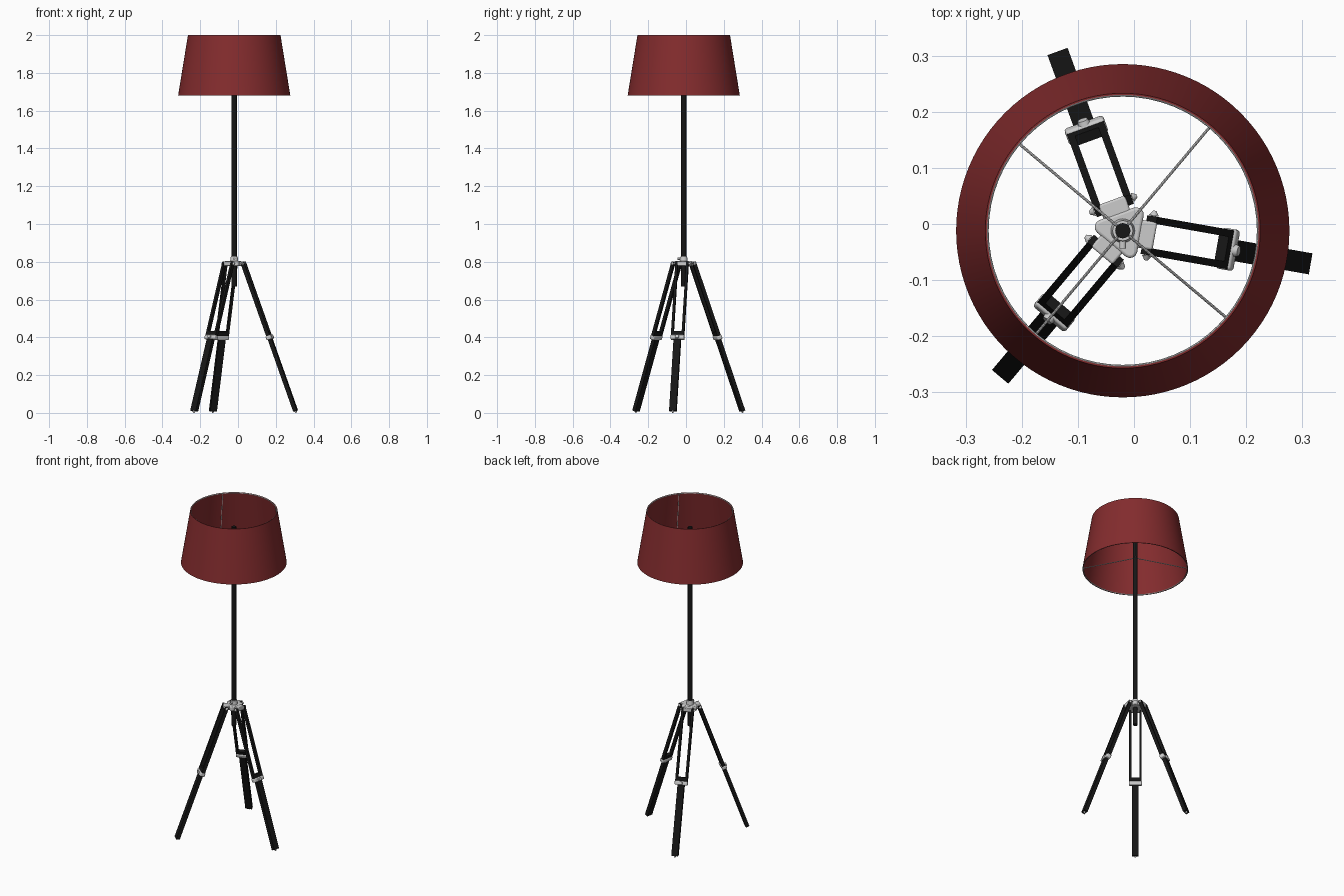
import bpy, bmesh, math
from mathutils import Matrix, Vector

if "Cube" in bpy.data.objects:
    bpy.data.objects.remove(bpy.data.objects["Cube"])

CX, CY = -0.02, -0.012
AXIS = Matrix.Translation((CX, CY, 0))
LEG_ANGLES = [-10, 110, 230]
SPOKE_ANGLES = [50, 140, 230, 320]


def material(name, rgb):
    m = bpy.data.materials.new(name)
    m.diffuse_color = (*rgb, 1)
    m.use_nodes = True
    m.node_tree.nodes["Principled BSDF"].inputs["Base Color"].default_value = m.diffuse_color
    return m


BLACK = material("black_wood", (0.008, 0.008, 0.008))
RED = material("red_fabric", (0.23, 0.025, 0.027))


def finish(bm, name, mat=None, world=AXIS, bevel=0, smooth=True):
    bmesh.ops.recalc_face_normals(bm, faces=bm.faces)
    me = bpy.data.meshes.new(name)
    bm.to_mesh(me)
    bm.free()
    ob = bpy.data.objects.new(name, me)
    bpy.context.collection.objects.link(ob)
    ob.matrix_world = world
    if mat:
        me.materials.append(mat)
    if bevel:
        b = ob.modifiers.new("bevel", 'BEVEL')
        b.width, b.segments = bevel, 3
    if smooth:
        bpy.ops.object.select_all(action='DESELECT')
        ob.select_set(True)
        bpy.context.view_layer.objects.active = ob
        bpy.ops.object.shade_smooth_by_angle(angle=math.radians(35))
    return ob


def box(name, size, loc, mat=None, world=AXIS, bevel=0):
    bm = bmesh.new()
    bmesh.ops.create_cube(bm, size=1, matrix=Matrix.Translation(loc) @ Matrix.Diagonal((*size, 1)))
    return finish(bm, name, mat, world, bevel, smooth=bevel > 0)


def rod(name, a, b, r1, r2=None, mat=None, world=AXIS, seg=16):
    a, b = Vector(a), Vector(b)
    d = b - a
    rot = d.to_track_quat('Z', 'Y').to_matrix().to_4x4()
    bm = bmesh.new()
    bmesh.ops.create_cone(bm, cap_ends=True, segments=seg, radius1=r1, radius2=r1 if r2 is None else r2,
                          depth=d.length, matrix=Matrix.Translation((a + b) / 2) @ rot)
    return finish(bm, name, mat, world)


def lathe(name, profile, mat=None, seg=64, closed=False):
    bm = bmesh.new()
    rings = [[bm.verts.new((r * math.cos(2 * math.pi * i / seg), r * math.sin(2 * math.pi * i / seg), z))
              for i in range(seg)] for r, z in profile]
    pairs = list(zip(rings, rings[1:])) + ([(rings[-1], rings[0])] if closed else [])
    for lo, hi in pairs:
        for i in range(seg):
            j = (i + 1) % seg
            bm.faces.new((lo[i], lo[j], hi[j], hi[i]))
    return finish(bm, name, mat)


def wire_ring(name, radius, z, r):
    prof = [(radius + r * math.cos(k * math.pi / 4), z + r * math.sin(k * math.pi / 4)) for k in range(8)]
    return lathe(name, prof, closed=True)


def polar(r, deg, z):
    return (r * math.cos(math.radians(deg)), r * math.sin(math.radians(deg)), z)


# Lampshade: thin tapered wall with wire rings
lathe("lampshade", [(0.297, 1.68), (0.245, 2.0), (0.242, 2.0), (0.294, 1.68)], RED, 96, closed=True)
wire_ring("shade_top_ring", 0.2415, 1.997, 0.0025)
wire_ring("shade_bottom_ring", 0.2925, 1.683, 0.0025)

# Shade carrier: drooping spokes and wires up the wall
for n, a in enumerate(SPOKE_ANGLES):
    rod(f"shade_spoke_{n}", polar(0.008, a, 1.75), polar(0.292, a, 1.685), 0.0025, seg=8)
    rod(f"shade_wall_wire_{n}", polar(0.2925, a, 1.685), polar(0.2415, a, 1.997), 0.002, seg=8)

# Centre pole
rod("pole", (0, 0, 0.67), (0, 0, 1.9), 0.0135, mat=BLACK, seg=32)

# Hub: rounded triangular plate and collar
bm = bmesh.new()
pts = []
for a in (50, 170, 290):
    c = Vector(polar(0.038, a, 0))
    pts += [c + Vector(polar(0.013, a + k, 0)) for k in (-60, -30, 0, 30, 60)]
face = bm.faces.new([bm.verts.new((p.x, p.y, 0.778)) for p in pts])
top = bmesh.ops.extrude_face_region(bm, geom=[face])
bmesh.ops.translate(bm, vec=(0, 0, 0.026), verts=[v for v in top["geom"] if isinstance(v, bmesh.types.BMVert)])
finish(bm, "hub_plate", bevel=0.005)
rod("hub_collar", (0, 0, 0.80), (0, 0, 0.828), 0.022, 0.018, seg=32)
rod("hub_lock_screw", (0, -0.015, 0.816), (0, -0.032, 0.816), 0.006)

# Legs: local -z runs down the leg, x outward, y across
TILT = math.atan2(0.28, 0.78)
LEN, MID = 0.829, 0.415
for n, a in enumerate(LEG_ANGLES):
    turn = AXIS @ Matrix.Rotation(math.radians(a), 4, 'Z')
    W = turn @ Matrix.Translation((0.05, 0, 0.79)) @ Matrix.Rotation(-TILT, 4, 'Y')
    # Hinge block and pointed pin caps
    box(f"hinge_block_{n}", (0.034, 0.05, 0.024), (0.041, 0, 0.79), world=turn, bevel=0.004)
    rod(f"hinge_pin_{n}", (0.05, -0.038, 0.79), (0.05, 0.038, 0.79), 0.005, world=turn)
    for s, side in ((-1, "right"), (1, "left")):
        rod(f"hinge_cap_{side}_{n}", (0.05, s * 0.036, 0.79), (0.05, s * 0.045, 0.79), 0.009, 0.003, world=turn)
        # Twin upper rails
        box(f"upper_rail_{side}_{n}", (0.019, 0.013, MID + 0.008), (0, s * 0.0285, -MID / 2 + 0.004), BLACK, W)
    # Lower leg with cross piece and foot
    box(f"rail_cross_piece_{n}", (0.019, 0.058, 0.022), (0, 0, -MID + 0.022), BLACK, W)
    box(f"lower_leg_{n}", (0.021, 0.038, LEN - MID), (0, 0, -(LEN + MID) / 2), BLACK, W)
    rod(f"foot_{n}", (0, 0, -LEN + 0.002), (0, 0, -LEN - 0.009), 0.007, 0.004, world=W)
    # Clamp with outer locking knob
    box(f"leg_clamp_{n}", (0.029, 0.074, 0.024), (0, 0, -MID), world=W, bevel=0.006)
    rod(f"clamp_knob_{n}", (0.012, 0, -MID), (0.021, 0, -MID), 0.012, 0.009, world=W, seg=20)
